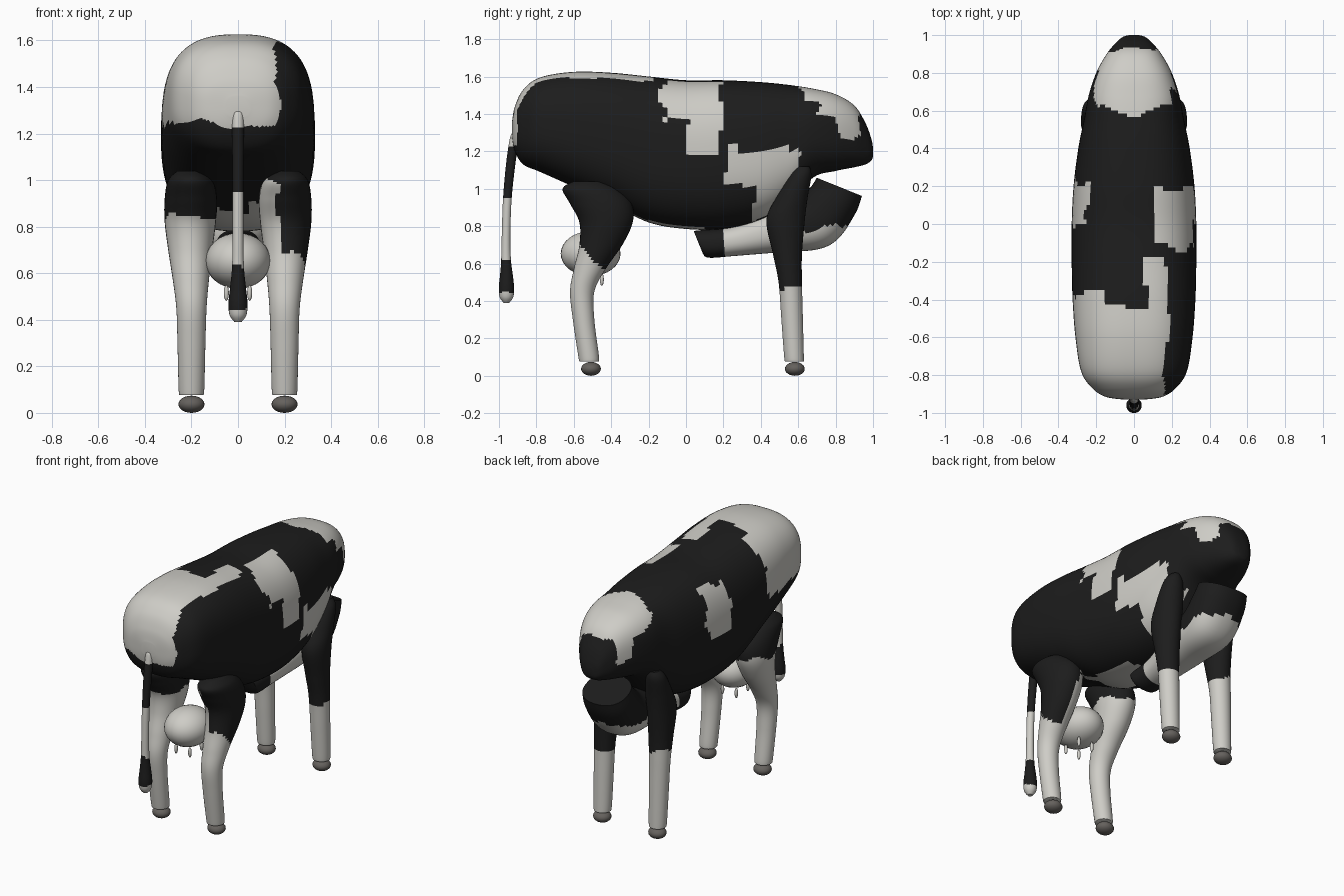
import bpy, bmesh, math
from mathutils import Vector, noise

if "Cube" in bpy.data.objects:
    bpy.data.objects.remove(bpy.data.objects["Cube"])


def material(name, c):
    m = bpy.data.materials.new(name)
    m.diffuse_color = (*c, 1)
    m.use_nodes = True
    m.node_tree.nodes["Principled BSDF"].inputs["Base Color"].default_value = m.diffuse_color
    return m


LIGHT = material("light_hide", (0.62, 0.61, 0.57))
BLACK = material("black_hide", (0.012, 0.012, 0.012))
HOOF = material("hoof_grey", (0.13, 0.12, 0.11))


def sgn_pow(v, p):
    return math.copysign(abs(v) ** p, v)


def spline(rows, sub):
    # Catmull-Rom interpolation of section rows
    out = []
    for i in range(len(rows) - 1):
        p = [rows[max(0, min(len(rows) - 1, i + k))] for k in (-1, 0, 1, 2)]
        for s in range(sub):
            t = s / sub
            out.append([0.5 * (2 * b + (c - a) * t + (2 * a - 5 * b + 4 * c - d) * t * t
                               + (3 * b - a - 3 * c + d) * t ** 3) for a, b, c, d in zip(*p)])
    return out + [list(rows[-1])]


def finish(name, bm, is_black=None, mats=(LIGHT, BLACK), jitter=0.05):
    bmesh.ops.recalc_face_normals(bm, faces=bm.faces)
    if is_black:
        for f in bm.faces:
            c = f.calc_center_median()
            c = c + noise.noise_vector(c * 7) * jitter
            f.material_index = int(bool(is_black(c)))
    me = bpy.data.meshes.new(name)
    bm.to_mesh(me)
    bm.free()
    for m in mats:
        me.materials.append(m)
    me.shade_smooth()
    me.set_sharp_from_angle(angle=math.radians(50))
    ob = bpy.data.objects.new(name, me)
    bpy.context.collection.objects.link(ob)
    return ob


def loft(name, rows, seg=32, sub=6, e=2.0, **kw):
    # rows: x, y, z, half width, half depth, depth-axis tilt in degrees
    bm = bmesh.new()
    rings = []
    for x, y, z, a, b, t in spline(rows, sub):
        d = Vector((0, math.cos(math.radians(t)), math.sin(math.radians(t))))
        ring = []
        for k in range(seg):
            ang = 2 * math.pi * k / seg
            u, v = sgn_pow(math.cos(ang), 2 / e), sgn_pow(math.sin(ang), 2 / e)
            ring.append(bm.verts.new(Vector((x + a * u, y, z)) + d * b * v))
        rings.append(ring)
    for r, s in zip(rings, rings[1:]):
        for k in range(seg):
            n = (k + 1) % seg
            bm.faces.new((r[k], r[n], s[n], s[k]))
    bm.faces.new(rings[0])
    bm.faces.new(rings[-1])
    return finish(name, bm, **kw)


def ellipsoid(name, loc, radii, mat, seg=32):
    bm = bmesh.new()
    bmesh.ops.create_uvsphere(bm, u_segments=seg, v_segments=seg // 2, radius=1)
    for v in bm.verts:
        v.co = Vector([c * r + l for c, r, l in zip(v.co, radii, loc)])
    return finish(name, bm, mats=(mat,))


# Body: y, bottom, top, half width
body = [(-.93, 1.27, 1.36, .05), (-.915, 1.2, 1.44, .15), (-.87, 1.13, 1.53, .22),
        (-.78, 1.09, 1.595, .28), (-.6, 1.01, 1.625, .31), (-.4, .92, 1.62, .325),
        (-.2, .82, 1.6, .33), (0, .785, 1.58, .33), (.2, .785, 1.58, .32),
        (.4, .83, 1.57, .295), (.55, .92, 1.555, .265), (.68, 1.06, 1.535, .24),
        (.8, 1.095, 1.505, .2), (.9, 1.115, 1.445, .145), (.96, 1.13, 1.35, .095),
        (.99, 1.15, 1.27, .06), (1.0, 1.17, 1.22, .025)]
# Light hide patches: x, y and z ranges
patches = [(-1, .17, -1, -.37, 1.23, 2), (.05, .17, -.4, -.17, 1.4, 2),
           (.1, 1, -.12, .2, 1.36, 2), (.1, 1, 0, .2, 1.2, 1.4),
           (.1, 1, .23, .62, 1.03, 1.2), (.1, 1, .36, .65, .7, 1.05),
           (-1, -.24, .0, .23, 1.2, 1.5), (-.2, .2, .6, .9, 1.4, 2),
           (-1, 1, .82, .93, 1.27, 1.5), (-.12, .12, -.7, .1, .7, .9)]


def body_black(c):
    if -.15 < c.x < .05 and -.43 < c.y < -.3:
        return True
    return not any(p[0] < c.x < p[1] and p[2] < c.y < p[3] and p[4] < c.z < p[5] for p in patches)


loft("body", [(0, y, (b + t) / 2, w, (t - b) / 2, 90) for y, b, t, w in body],
     seg=80, sub=8, e=2.6, is_black=body_black)

# Bent neck and head, tucked below the chest
loft("neck_and_head", [(0, .82, 1.01, .15, .13, -22), (0, .78, .93, .16, .14, -30),
                       (0, .68, .82, .16, .15, -55), (0, .5, .78, .14, .12, -80),
                       (0, .25, .72, .1, .08, -88), (0, .1, .705, .09, .076, -75),
                       (0, .065, .715, .08, .065, -68)],
     seg=48, sub=8, e=2.3, is_black=lambda c: c.y < .21 or (c.z > .79 and c.y > .5))

# Legs: z, back y, front y, inner x, outer x
hind = [(.08, -.57, -.47, .15, .25), (.1, -.575, -.465, .145, .255), (.3, -.605, -.49, .14, .26),
        (.45, -.62, -.49, .135, .265), (.57, -.6, -.43, .125, .28), (.7, -.57, -.34, .11, .3),
        (.82, -.57, -.285, .095, .315), (.92, -.62, -.29, .09, .315), (1.0, -.66, -.36, .11, .3),
        (1.04, -.6, -.44, .16, .26)]
front = [(.08, .53, .63, .15, .25), (.1, .525, .63, .145, .255), (.3, .51, .625, .14, .26),
         (.5, .495, .62, .135, .265), (.65, .465, .62, .125, .27), (.83, .43, .635, .115, .28),
         (.95, .48, .65, .12, .28), (1.07, .55, .67, .15, .27), (1.12, .59, .66, .18, .24)]


def leg_rows(rows, s):
    return [(s * (a + b) / 2, (p + q) / 2, z, (b - a) / 2, (q - p) / 2, 0) for z, p, q, a, b in rows]


for side, s in (("right", 1), ("left", -1)):
    loft("hind_leg_" + side, leg_rows(hind, s), sub=8,
         is_black=lambda c: (c.z > .97 or (c.x > .18 and c.z > .6 - (c.y + .45) * .9))
         if c.x > 0 else c.z > .84)
    loft("front_leg_" + side, leg_rows(front, s), sub=8,
         is_black=lambda c: c.z > .47 if c.x > 0 else c.z > .58)
    for part, y in (("hind", -.508), ("front", .582)):
        ellipsoid(f"{part}_hoof_{side}", (.2 * s, y, .037), (.056, .053, .037), HOOF, 24)
    for part, y in (("rear", -.57), ("fore", -.45)):
        ellipsoid(f"teat_{part}_{side}", (.05 * s, y, .515), (.011, .011, .034), LIGHT, 12)

# Udder
ellipsoid("udder", (0, -.51, .653), (.14, .16, .12), LIGHT)

# Tail with tuft: y, z, radius
tail = [(-.91, 1.295, .012), (-.915, 1.28, .024), (-.935, 1.15, .025), (-.955, .95, .023),
        (-.962, .75, .023), (-.962, .62, .026), (-.96, .54, .034), (-.96, .47, .041),
        (-.96, .42, .036), (-.96, .39, .015)]
loft("tail", [(0, y, z, r, r, 0) for y, z, r in tail], seg=20, jitter=.02,
     is_black=lambda c: .45 < c.z < .63 or .95 < c.z < 1.22)
